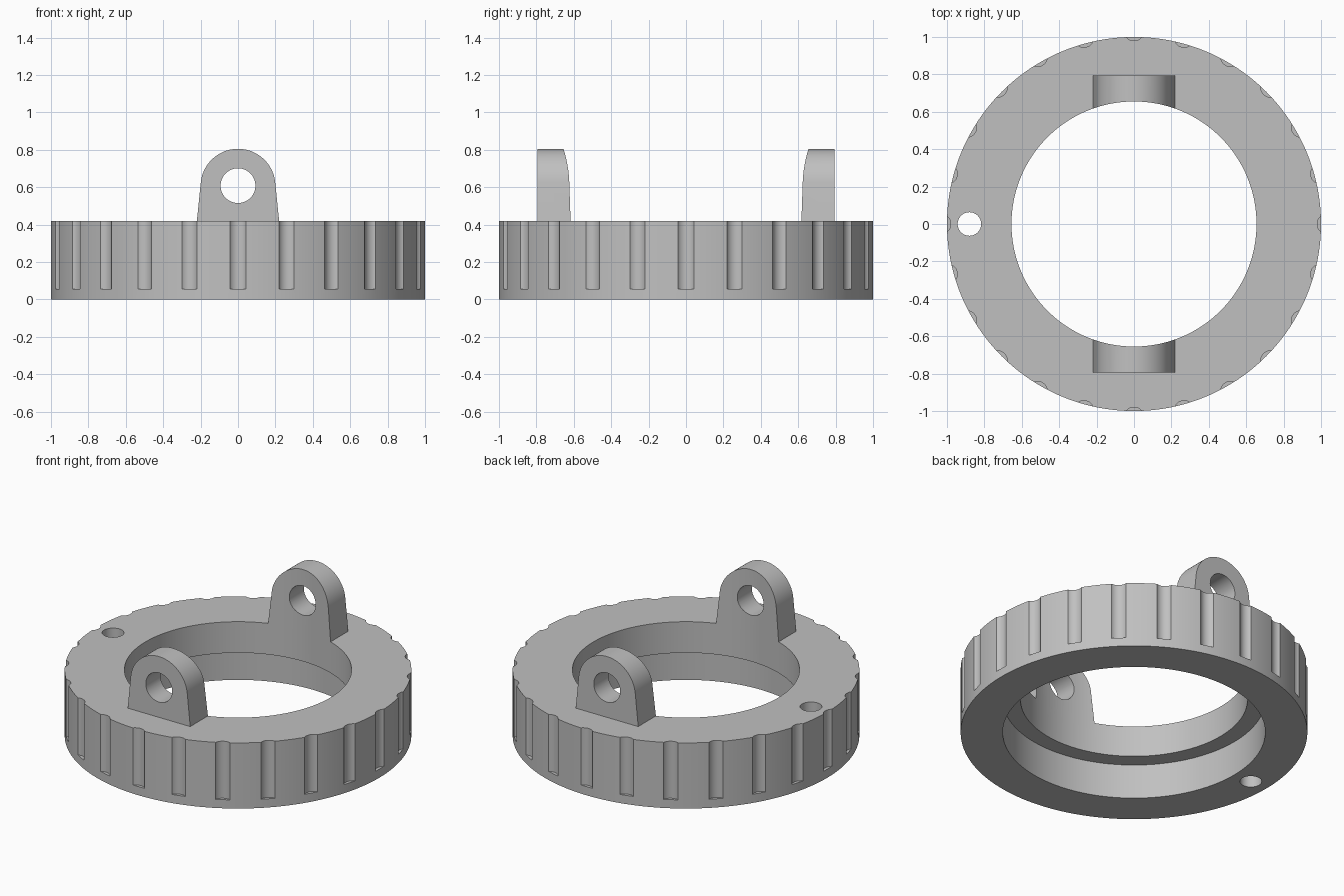
import bpy
import bmesh
from math import cos, sin, pi, radians
from mathutils import Matrix, Vector

if "Cube" in bpy.data.objects:
    bpy.data.objects.remove(bpy.data.objects["Cube"], do_unlink=True)

# Plain grey material
grey = bpy.data.materials.new("grey")
grey.use_nodes = True
colour = (0.53, 0.53, 0.53, 1)
grey.diffuse_color = colour
grey.node_tree.nodes["Principled BSDF"].inputs["Base Color"].default_value = colour


def to_object(name, bm):
    bmesh.ops.recalc_face_normals(bm, faces=bm.faces)
    mesh = bpy.data.meshes.new(name)
    bm.to_mesh(mesh)
    bm.free()
    mesh.materials.append(grey)
    obj = bpy.data.objects.new(name, mesh)
    bpy.context.collection.objects.link(obj)
    return obj


def add_cylinder(bm, radius, low, high, x=0, y=0, sides=192):
    place = Matrix.Translation((x, y, (low + high) / 2))
    return bmesh.ops.create_cone(bm, cap_ends=True, segments=sides, radius1=radius,
                                 radius2=radius, depth=high - low, matrix=place)["verts"]


def cylinder(name, *args, **kw):
    bm = bmesh.new()
    add_cylinder(bm, *args, **kw)
    return to_object(name, bm)


def combine(target, tool, operation):
    mod = target.modifiers.new(tool.name, 'BOOLEAN')
    mod.operation = operation
    mod.solver = 'EXACT'
    mod.object = tool
    bpy.context.view_layer.objects.active = target
    bpy.ops.object.modifier_apply(modifier=mod.name)
    bpy.data.objects.remove(tool, do_unlink=True)


def lug(name, side):
    # Tapered sides running tangent into a round top
    start = radians(5.8)
    arc = [start + (pi - 2 * start) * i / 48 for i in range(49)]
    outline = [(0.232, 0.3)] + [(0.2 * cos(a), 0.605 + 0.2 * sin(a)) for a in arc] + [(-0.232, 0.3)]
    bm = bmesh.new()
    face = bm.faces.new([bm.verts.new((x, side * 0.5, z)) for x, z in outline])
    grown = bmesh.ops.extrude_face_region(bm, geom=[face])["geom"]
    bmesh.ops.translate(bm, vec=Vector((0, side * 0.295, 0)),
                        verts=[v for v in grown if isinstance(v, bmesh.types.BMVert)])
    return to_object(name, bm)


# Solid disc with the two lugs
ring = cylinder("ring_with_lugs", 1.0, 0, 0.418)
combine(ring, lug("front_lug", -1), 'UNION')
combine(ring, lug("back_lug", 1), 'UNION')

# Bore also curves the inner lug faces; wider recess underneath
combine(ring, cylinder("bore", 0.655, -0.2, 1), 'DIFFERENCE')
combine(ring, cylinder("recess", 0.757, -0.2, 0.22), 'DIFFERENCE')

# Small hole through the rim
combine(ring, cylinder("rim_hole", 0.063, -0.2, 0.6, x=-0.88, sides=48), 'DIFFERENCE')

# Cross hole through both lugs
bm = bmesh.new()
verts = add_cylinder(bm, 0.093, -1, 1, sides=64)
bmesh.ops.rotate(bm, verts=verts, cent=(0, 0, 0), matrix=Matrix.Rotation(pi / 2, 3, 'X'))
bmesh.ops.translate(bm, verts=verts, vec=(0, 0, 0.608))
combine(ring, to_object("lug_holes", bm), 'DIFFERENCE')

# Grip grooves, closed at the lower end
bm = bmesh.new()
for i in range(24):
    a = 2 * pi * i / 24
    add_cylinder(bm, 0.055, 0.055, 0.6, x=1.035 * cos(a), y=1.035 * sin(a), sides=48)
combine(ring, to_object("grip_grooves", bm), 'DIFFERENCE')

bpy.ops.object.select_all(action='DESELECT')
ring.select_set(True)
bpy.context.view_layer.objects.active = ring
bpy.ops.object.shade_smooth_by_angle(angle=radians(30))
